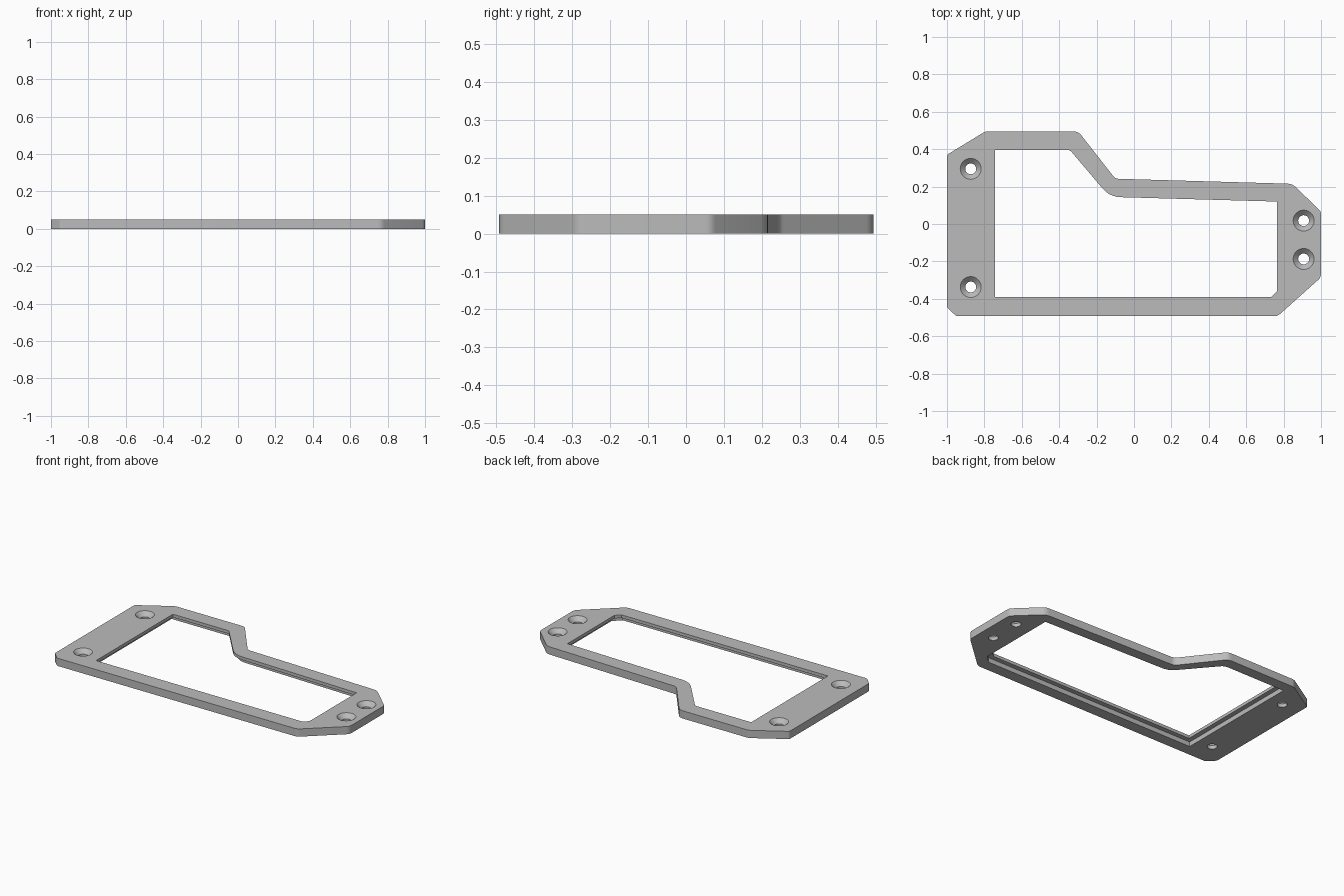
import bpy, bmesh, math
from mathutils import Vector

if "Cube" in bpy.data.objects:
    bpy.data.objects.remove(bpy.data.objects["Cube"], do_unlink=True)

THICK, LIP, REBATE = 0.05, 0.02, 0.03

grey = bpy.data.materials.new("plain_grey")
grey.use_nodes = True
grey.diffuse_color = (0.5, 0.5, 0.5, 1)
grey.node_tree.nodes["Principled BSDF"].inputs["Base Color"].default_value = (0.5, 0.5, 0.5, 1)


def rounded(points, steps=5):
    """Replace each (x, y, trim) corner by a short smooth curve."""
    out = []
    for i, (x, y, trim) in enumerate(points):
        p = Vector((x, y))
        if not trim:
            out.append(p)
            continue
        a = p + (Vector(points[i - 1][:2]) - p).normalized() * trim
        b = p + (Vector(points[(i + 1) % len(points)][:2]) - p).normalized() * trim
        for s in range(steps + 1):
            t = s / steps
            out.append(a * (1 - t) ** 2 + p * 2 * t * (1 - t) + b * t * t)
    return out


def grown(points, d):
    """Offset a counter-clockwise outline outwards with mitred corners."""
    out = []
    for i, p in enumerate(points):
        e1 = (p - points[i - 1]).normalized()
        e2 = (points[(i + 1) % len(points)] - p).normalized()
        n1, n2 = Vector((e1.y, -e1.x)), Vector((e2.y, -e2.x))
        out.append(p + (n1 + n2) * d / (1 + n1.dot(n2)))
    return out


def make_object(name, bm):
    bmesh.ops.recalc_face_normals(bm, faces=bm.faces)
    mesh = bpy.data.meshes.new(name)
    bm.to_mesh(mesh)
    bm.free()
    mesh.materials.append(grey)
    obj = bpy.data.objects.new(name, mesh)
    bpy.context.collection.objects.link(obj)
    return obj


def prism(name, outline, z0, z1):
    bm = bmesh.new()
    face = bm.faces.new([bm.verts.new((p.x, p.y, z0)) for p in outline])
    top = bmesh.ops.extrude_face_region(bm, geom=[face])["geom"]
    bmesh.ops.translate(bm, vec=(0, 0, z1 - z0),
                        verts=[v for v in top if isinstance(v, bmesh.types.BMVert)])
    return make_object(name, bm)


def countersink(name, x, y):
    """Turned cutter: straight shank below, cone opening to the top."""
    r, big, n = 0.029, 0.056, 40
    cone = big - r
    rings = [(r, -0.02), (r, THICK - cone), (big, THICK), (big, THICK + 0.02)]
    bm = bmesh.new()
    loops = [[bm.verts.new((x + rad * math.cos(math.tau * k / n),
                            y + rad * math.sin(math.tau * k / n), z)) for k in range(n)]
             for rad, z in rings]
    for lo, hi in zip(loops, loops[1:]):
        for k in range(n):
            j = (k + 1) % n
            bm.faces.new((lo[k], lo[j], hi[j], hi[k]))
    bm.faces.new(loops[0])
    bm.faces.new(loops[-1])
    return make_object(name, bm)


# Outlines, counter-clockwise, with corner trim lengths
outer = rounded([(-1, -0.445, 0.01), (-0.95, -0.493, 0.01), (0.768, -0.493, 0.02),
                 (1, -0.285, 0.02), (1, 0.067, 0.015), (0.846, 0.215, 0.025),
                 (-0.1, 0.242, 0.02), (-0.298, 0.495, 0.025), (-0.795, 0.495, 0.015),
                 (-1, 0.37, 0.01)])
opening = rounded([(-0.743, -0.39, 0), (0.735, -0.39, 0), (0.765, -0.36, 0),
                   (0.765, 0.12, 0), (-0.13, 0.145, 0.06), (-0.342, 0.395, 0.012),
                   (-0.743, 0.395, 0)])

# Plate and its cutters
plate = prism("frame_plate", outer, 0, THICK)
cutters = [prism("opening_cutter", opening, -0.02, THICK + 0.02),
           prism("rebate_cutter", grown(opening, REBATE), -0.03, THICK - LIP)]
for i, (x, y) in enumerate([(-0.873, 0.295), (-0.873, -0.337), (0.907, 0.018), (0.907, -0.187)]):
    cutters.append(countersink(f"screw_hole_cutter_{i + 1}", x, y))

bpy.ops.object.select_all(action='DESELECT')
plate.select_set(True)
bpy.context.view_layer.objects.active = plate
for c in cutters:
    c.hide_render = True
    mod = plate.modifiers.new(c.name, 'BOOLEAN')
    mod.operation, mod.solver, mod.object = 'DIFFERENCE', 'EXACT', c
    bpy.ops.object.modifier_apply(modifier=mod.name)
    bpy.data.objects.remove(c, do_unlink=True)

bpy.ops.object.shade_smooth_by_angle(angle=math.radians(25))
